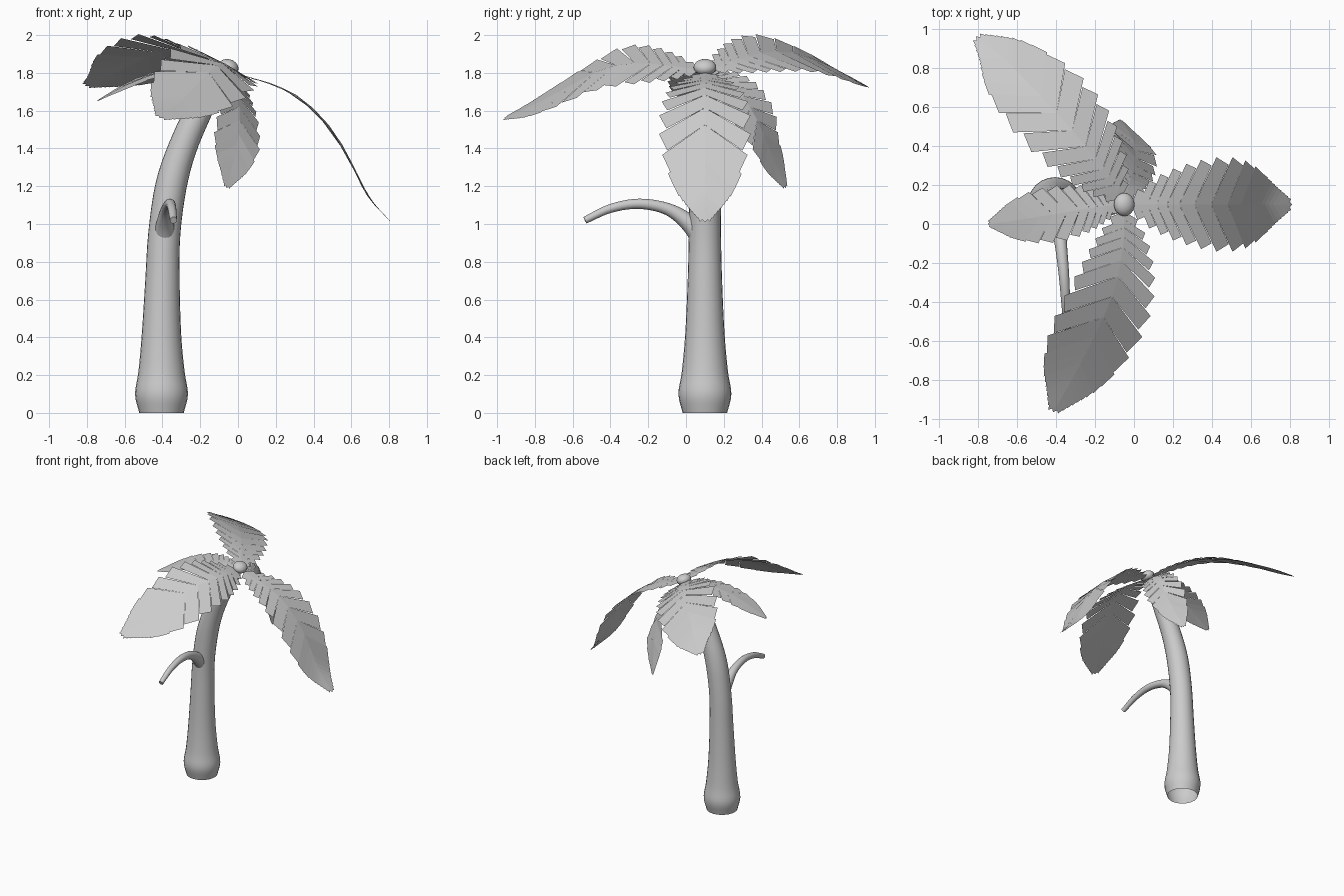
import bpy, bmesh, math
from mathutils import Vector, Quaternion

cube = bpy.data.objects.get("Cube")
if cube:
    bpy.data.objects.remove(cube, do_unlink=True)

grey = bpy.data.materials.new("plain_grey")
grey.use_nodes = True
colour = (0.6, 0.6, 0.6, 1)
grey.diffuse_color = colour
grey.node_tree.nodes["Principled BSDF"].inputs["Base Color"].default_value = colour


def finish(name, bm, smooth=False):
    mesh = bpy.data.meshes.new(name)
    bm.to_mesh(mesh)
    bm.free()
    mesh.materials.append(grey)
    obj = bpy.data.objects.new(name, mesh)
    bpy.context.collection.objects.link(obj)
    if smooth:
        bpy.ops.object.select_all(action='DESELECT')
        obj.select_set(True)
        bpy.context.view_layer.objects.active = obj
        bpy.ops.object.shade_smooth_by_angle(angle=math.radians(40))
    return obj


def spline(points, steps=8):
    """Smooth curve through points of any dimension."""
    pts = [Vector(p) for p in points]
    pts = [pts[0] * 2 - pts[1]] + pts + [pts[-1] * 2 - pts[-2]]
    out = []
    for a, b, c, d in zip(pts, pts[1:], pts[2:], pts[3:]):
        for i in range(steps):
            t = i / steps
            out.append((b * 2 + (c - a) * t + (a * 2 - b * 5 + c * 4 - d) * t ** 2
                        + (b * 3 - a - c * 3 + d) * t ** 3) / 2)
    return out + [pts[-2]]


def tube(name, points, ref, sides, steps):
    """Tube through (x, y, z, radius) points, open at the start, capped at the end."""
    path = spline(points, steps)
    bm = bmesh.new()
    rings = []
    for i, p in enumerate(path):
        tangent = (path[min(i + 1, len(path) - 1)] - path[max(i - 1, 0)]).to_3d().normalized()
        v = tangent.cross(Vector(ref)).normalized()
        u = v.cross(tangent)
        angles = [math.tau * k / sides for k in range(sides)]
        rings.append([bm.verts.new(p.to_3d() + (u * math.cos(a) + v * math.sin(a)) * p.w)
                      for a in angles])
    for lo, hi in zip(rings, rings[1:]):
        for k in range(sides):
            n = (k + 1) % sides
            bm.faces.new((lo[k], lo[n], hi[n], hi[k]))
    bm.faces.new(rings[-1])
    bmesh.ops.recalc_face_normals(bm, faces=bm.faces)
    return finish(name, bm, True)


# Trunk with a flared foot and a lean towards the crown
tube("trunk", [(-.405, .1, 0, .118), (-.405, .1, .1, .14), (-.405, .1, .22, .122),
               (-.405, .1, .42, .104), (-.4, .1, .7, .091), (-.39, .1, .95, .085),
               (-.355, .1, 1.2, .083), (-.295, .1, 1.4, .076), (-.205, .1, 1.6, .07),
               (-.1, .1, 1.77, .05)], (0, 1, 0), 24, 4)

# Arched side branch
tube("side_branch", [(-.39, .09, .92, .06), (-.385, .01, 1.01, .046), (-.375, -.1, 1.08, .032),
                     (-.36, -.25, 1.107, .027), (-.35, -.4, 1.082, .023),
                     (-.342, -.535, 1.02, .019)], (1, 0, 0), 16, 5)

# Rounded bud in the middle of the crown
bm = bmesh.new()
bmesh.ops.create_uvsphere(bm, u_segments=20, v_segments=12, radius=.06)
bud = finish("crown_bud", bm, True)
bud.scale = (.9, 1, .7)
bud.rotation_euler = (0, math.radians(20), 0)
bud.location = (-.05, .1, 1.83)

ROOTS = [.03, .065, .1, .14, .185, .24, .31, .4, .5, .6, .68, .74, .785, .82, .85, .88, .91, .94]


def frond(name, points, half_width, tilt_start, tilt_end):
    """Two rows of swept, square-cut leaflets along a bent, twisting spine."""
    path = spline(points, 12)
    dist = [0]
    for a, b in zip(path, path[1:]):
        dist.append(dist[-1] + (b - a).length)
    length = dist[-1]

    def place(t, v):
        s = t * length
        i = next((k for k in range(len(path) - 2) if dist[k + 1] >= s), len(path) - 2)
        step = path[i + 1] - path[i]
        tangent = step.normalized()
        side = tangent.cross(Vector((0, 0, 1))).normalized()
        tilt = tilt_start + (tilt_end - tilt_start) * min(t, 1)
        side = Quaternion(tangent, -math.radians(tilt)) @ side
        # a gentle fold along the spine
        drop = side.cross(tangent) * abs(v) * -.04
        return path[i] + tangent * (s - dist[i]) + side * v + drop

    bm = bmesh.new()
    for a, b in zip(ROOTS, ROOTS[1:] + [.97]):
        width = half_width * (math.sin(math.pi * a ** .67) + .04)
        pitch = b - a
        inner = max(width - .35 * pitch * length, width * .6)
        sweep = (.35 + .5 * min(a * 1.6, 1)) * width / length
        for sign in (1, -1):
            corners = [place(a, 0), place(b, 0), place(b + sweep - .03 * pitch, sign * inner),
                       place(a + .12 * pitch + sweep, sign * width)]
            bm.faces.new([bm.verts.new(c) for c in corners][::sign])
    # pointed end leaflet and the bare stalk at the crown
    tip = half_width * .08
    bm.faces.new([bm.verts.new(place(t, v)) for t, v in
                  ((.94, 0), (.98, tip), (1, 0), (.98, -tip))])
    stalk = half_width * .04
    bm.faces.new([bm.verts.new(place(t, v)) for t, v in
                  ((0, -stalk), (0, stalk), (.06, stalk), (.06, -stalk))])
    bmesh.ops.remove_doubles(bm, verts=bm.verts, dist=.0005)
    return finish(name, bm)


# Three long fronds
frond("left_frond", [(-.05, .1, 1.81), (.07, .1, 1.775), (.2, .1, 1.735), (.35, .1, 1.655),
                     (.5, .1, 1.5), (.6, .1, 1.33), (.69, .1, 1.15), (.81, .1, 1.01)],
      .235, 0, 0)
frond("front_frond", [(-.05, .1, 1.81), (-.055, -.1, 1.84), (-.085, -.28, 1.85),
                      (-.135, -.43, 1.825), (-.215, -.6, 1.74), (-.32, -.8, 1.635),
                      (-.415, -.965, 1.56)], .245, 30, 24)
frond("back_frond", [(-.05, .1, 1.81), (-.14, .25, 1.865), (-.25, .4, 1.905),
                     (-.38, .55, 1.91), (-.54, .72, 1.855), (-.68, .86, 1.785),
                     (-.81, .96, 1.73)], .24, -25, -23)

# Two short fronds
frond("right_frond", [(-.05, .1, 1.81), (-.2, .085, 1.835), (-.35, .06, 1.82),
                      (-.5, .035, 1.775), (-.63, .015, 1.715), (-.75, 0, 1.65)], .14, 4, 4)
frond("hanging_frond", [(-.05, .1, 1.8), (-.02, .22, 1.76), (.005, .32, 1.65),
                        (.005, .4, 1.5), (-.02, .46, 1.35), (-.06, .53, 1.19)],
      .152, -28, -67)
